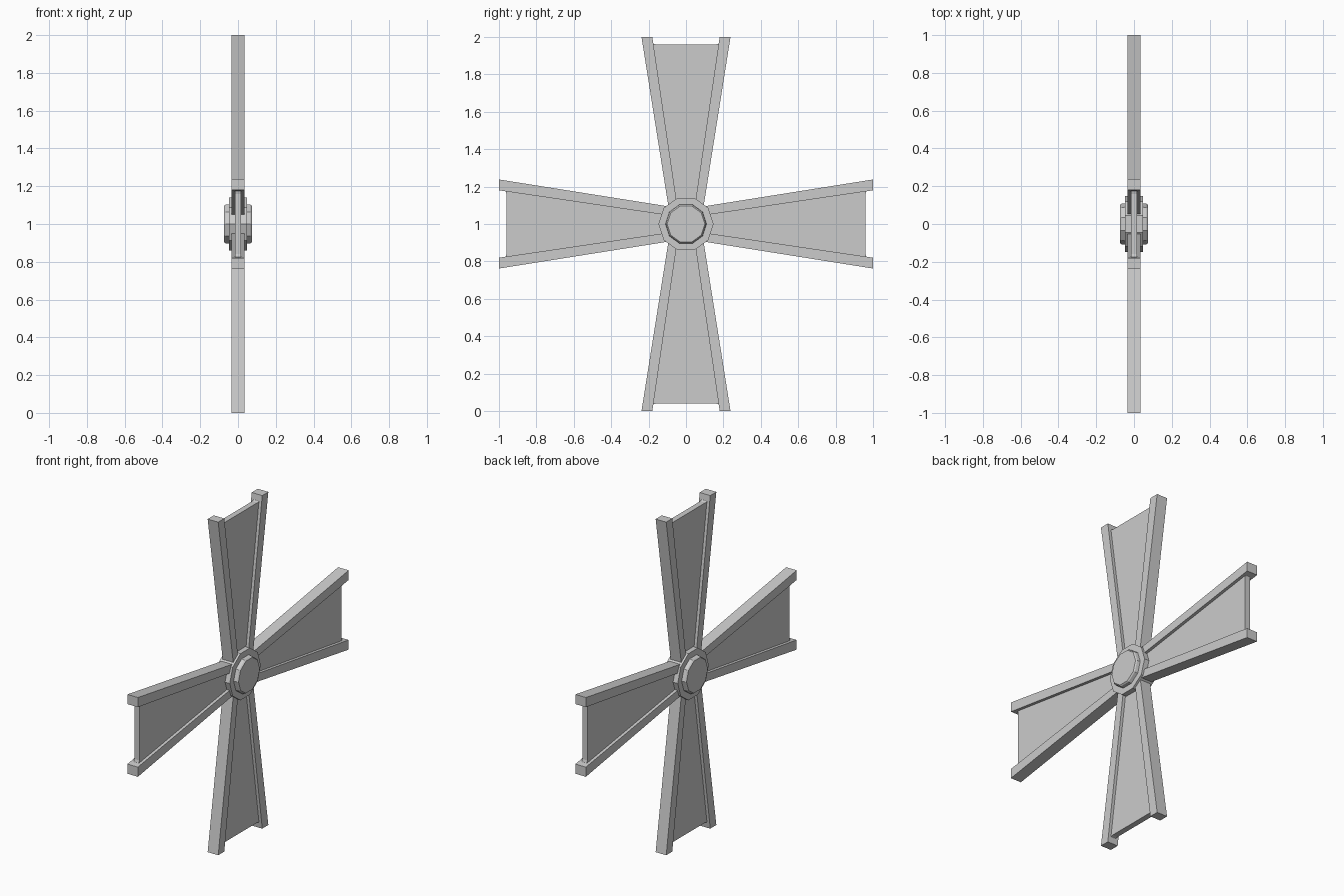
import bpy, bmesh
from math import cos, sin, pi
from mathutils import Matrix

if "Cube" in bpy.data.objects:
    bpy.data.objects.remove(bpy.data.objects["Cube"])

CENTRE = Matrix.Translation((0, 0, 1))


def make(name, bm, matrix):
    bmesh.ops.recalc_face_normals(bm, faces=bm.faces[:])
    mesh = bpy.data.meshes.new(name)
    bm.to_mesh(mesh)
    bm.free()
    obj = bpy.data.objects.new(name, mesh)
    obj.matrix_world = matrix
    bpy.context.collection.objects.link(obj)


def slab(name, outline, half, matrix):
    """Extrude a (y, z) outline to x = -half .. half."""
    bm = bmesh.new()
    rings = [[bm.verts.new((x, y, z)) for y, z in outline] for x in (-half, half)]
    bm.faces.new(rings[0])
    bm.faces.new(rings[1])
    n = len(outline)
    for i in range(n):
        j = (i + 1) % n
        bm.faces.new((rings[0][i], rings[0][j], rings[1][j], rings[1][i]))
    make(name, bm, matrix)


# Four sails: two flared rails with a thin panel between them
rail = [(0.047, 0.1), (0.094, 0.094), (0.238, 1.0), (0.18, 1.0)]
panel_half = [(0.05, 0.1), (0.183, 0.974), (0.174, 0.964), (0.16, 0.96)]
panel = panel_half + [(-y, z) for y, z in reversed(panel_half)]
for k in range(4):
    m = CENTRE @ Matrix.Rotation(k * pi / 2, 4, 'X')
    slab(f"sail_panel_{k}", panel, 0.017, m)
    for side, s in (("left", -1), ("right", 1)):
        slab(f"sail_rail_{side}_{k}", [(s * y, z) for y, z in rail], 0.035, m)

# Ten-sided stepped hub, lathed about the x axis
half = [(0.048, 0.147), (0.048, 0.11), (0.067, 0.107), (0.074, 0.101)]
profile = [(-x, r) for x, r in reversed(half)] + half
bm = bmesh.new()
N = 10
rings = [[bm.verts.new((x, r * cos(2 * pi * i / N), r * sin(2 * pi * i / N)))
          for i in range(N)] for x, r in profile]
for a, b in zip(rings, rings[1:]):
    for i in range(N):
        j = (i + 1) % N
        bm.faces.new((a[i], a[j], b[j], b[i]))
bm.faces.new(rings[0])
bm.faces.new(rings[-1])
make("hub", bm, CENTRE)
